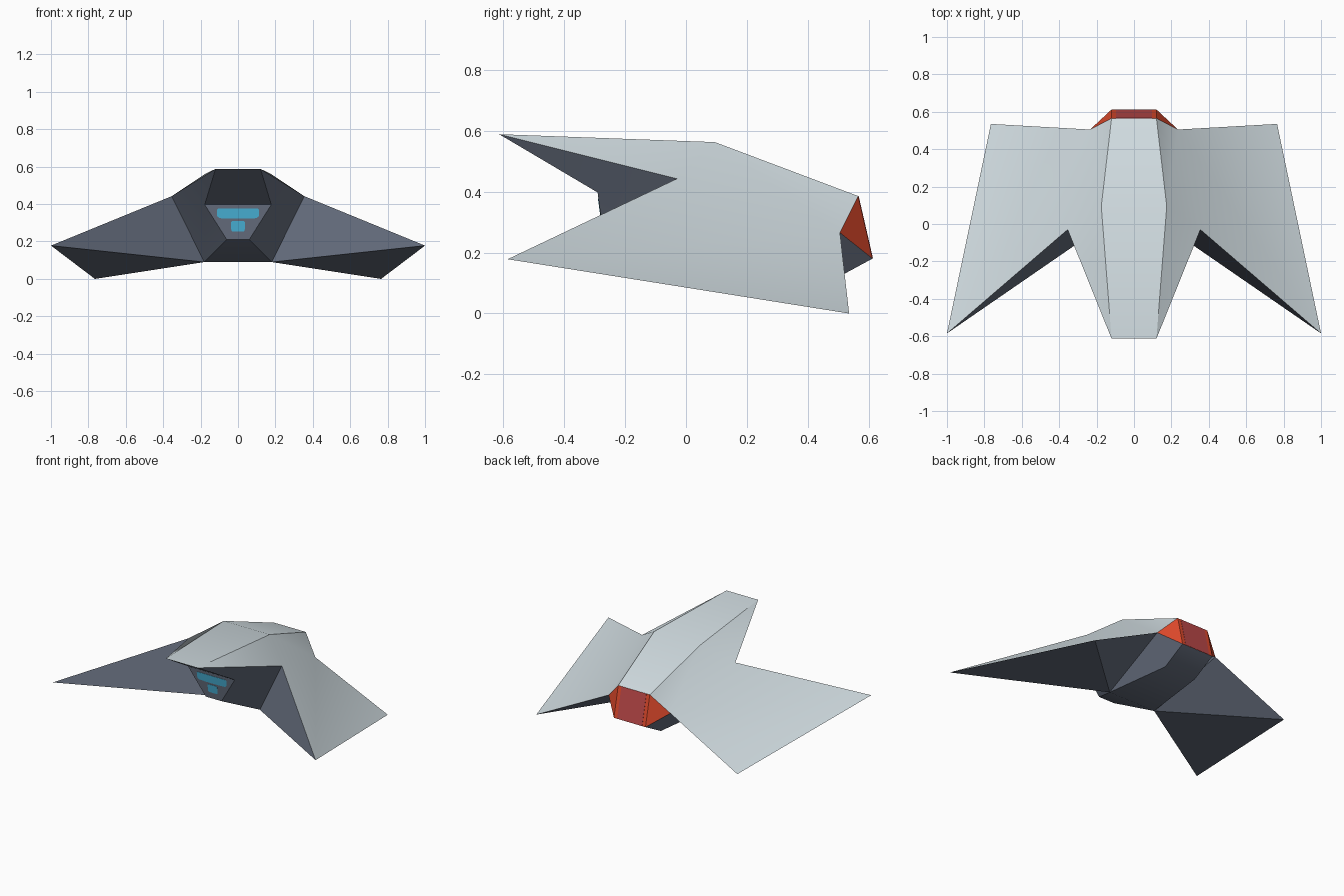
import bpy, bmesh, math
from mathutils import Vector

if "Cube" in bpy.data.objects:
    bpy.data.objects.remove(bpy.data.objects["Cube"], do_unlink=True)


def material(name, rgb):
    m = bpy.data.materials.new(name)
    m.use_nodes = True
    m.diffuse_color = (*rgb, 1)
    bsdf = next(n for n in m.node_tree.nodes if n.type == 'BSDF_PRINCIPLED')
    bsdf.inputs["Base Color"].default_value = (*rgb, 1)
    bsdf.inputs["Roughness"].default_value = 0.6
    return m


light = material("pale grey", (0.64, 0.72, 0.755))
slate = material("dark slate", (0.14, 0.165, 0.22))
red = material("orange red", (0.74, 0.068, 0.025))
glow = material("deep red", (0.50, 0.065, 0.065))
cyan = material("cyan", (0.07, 0.47, 0.72))

# Corner points of the +x half
P = {
    "nose": (0.12, -0.613, 0.588), "spine": (0.175, 0.095, 0.562),
    "rear": (0.12, 0.565, 0.385), "root": (0.235, 0.505, 0.265),
    "base": (0.12, 0.612, 0.18), "rump": (0.12, 0.445, 0.09),
    "keel": (0.18, -0.02, 0.09), "chin": (0.06, -0.265, 0.21),
    "brow": (0.178, -0.29, 0.397), "notch": (0.355, -0.03, 0.442),
    "tip": (1.0, -0.585, 0.178), "tail": (0.765, 0.535, 0.0),
}

# Each part: centre strips (a pair of points joined to its mirror) and side faces
PARTS = {
    "upper_shell": (light, ["nose spine", "spine rear"],
                    ["nose spine notch", "spine rear root", "spine root notch",
                     "notch root tip", "root tail tip"]),
    "underbody": (slate, ["nose brow", "brow chin", "chin keel", "keel rump", "rump base"],
                  ["nose notch brow", "brow notch keel chin", "notch tip keel",
                   "keel tip tail", "keel root tail", "keel root base rump"]),
    "engine_housing": (red, ["rear base"], ["rear root base"]),
}


def add_object(bm, name, mat):
    me = bpy.data.meshes.new(name)
    bm.to_mesh(me)
    bm.free()
    me.materials.append(mat)
    ob = bpy.data.objects.new(name, me)
    bpy.context.collection.objects.link(ob)
    return ob


# Closed hull, so that all faces turn outwards, then split into its parts
hull = bmesh.new()
V = {}
for key, (x, y, z) in P.items():
    V[key, 1] = hull.verts.new((x, y, z))
    V[key, -1] = hull.verts.new((-x, y, z))
for i, (mat, strips, sides) in enumerate(PARTS.values()):
    for strip in strips:
        a, b = strip.split()
        hull.faces.new([V[a, 1], V[b, 1], V[b, -1], V[a, -1]]).material_index = i
    for side in sides:
        for s in (1, -1):
            hull.faces.new([V[k, s] for k in side.split()]).material_index = i
bmesh.ops.recalc_face_normals(hull, faces=hull.faces[:])

for i, (name, part) in enumerate(PARTS.items()):
    bm = hull.copy()
    bmesh.ops.delete(bm, geom=[f for f in bm.faces if f.material_index != i], context='FACES')
    for f in bm.faces:
        f.material_index = 0
    ob = add_object(bm, name, part[0])
    bpy.ops.object.select_all(action='DESELECT')
    ob.select_set(True)
    bpy.context.view_layer.objects.active = ob
    bpy.ops.object.shade_smooth_by_angle(angle=math.radians(30))
hull.free()


def plate(name, mat, half_outline, top, bottom, outward):
    """Thin symmetric plate; the outline is (x, z) on the plane through top and bottom."""
    top, bottom = Vector(P[top]), Vector(P[bottom])
    normal = Vector((0, bottom.z - top.z, top.y - bottom.y)).normalized()
    if normal.y * outward < 0:
        normal.negate()
    bm = bmesh.new()
    outline = half_outline + [(-x, z) for x, z in reversed(half_outline)]
    verts = []
    for x, z in outline:
        y = top.y + (bottom.y - top.y) * (top.z - z) / (top.z - bottom.z)
        verts.append(bm.verts.new(Vector((x, y, z)) - normal * 0.001))
    face = bm.faces.new(verts)
    new = bmesh.ops.extrude_face_region(bm, geom=[face])["geom"]
    bmesh.ops.translate(bm, vec=normal * 0.0025,
                        verts=[v for v in new if isinstance(v, bmesh.types.BMVert)])
    bmesh.ops.recalc_face_normals(bm, faces=bm.faces[:])
    add_object(bm, name, mat)


# Cockpit windows on the front panel
plate("upper_window", cyan,
      [(0.106, 0.377), (0.113, 0.370), (0.111, 0.335), (0.100, 0.325), (0.045, 0.322)],
      "brow", "chin", -1)
plate("lower_window", cyan,
      [(0.031, 0.309), (0.037, 0.302), (0.036, 0.260), (0.030, 0.253)],
      "brow", "chin", -1)
# Engine outlet on the rear face
plate("engine_outlet", glow, [(0.095, 0.384), (0.095, 0.181)], "rear", "base", 1)
